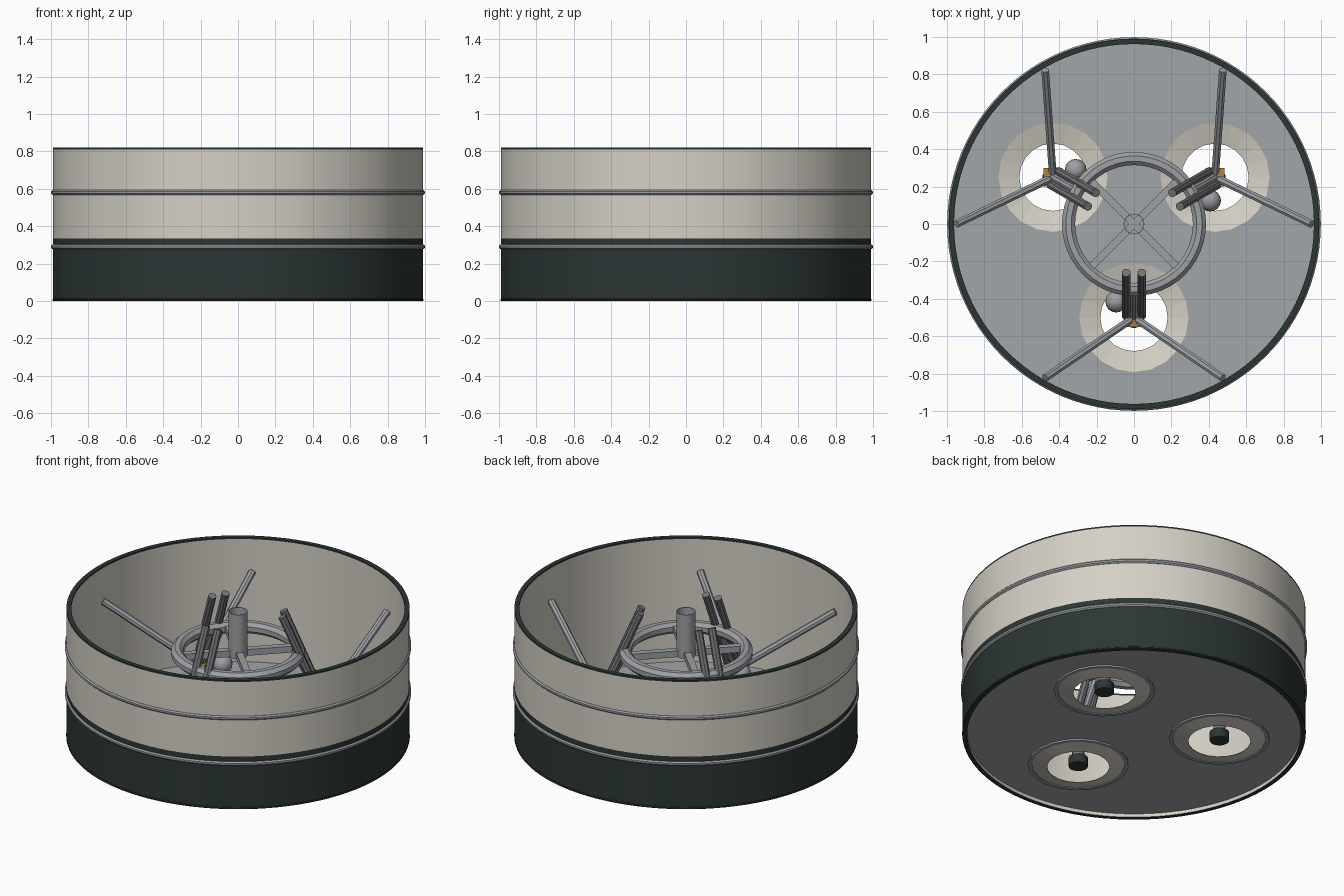
import bpy, bmesh, math
from mathutils import Vector, Matrix

if "Cube" in bpy.data.objects:
    bpy.data.objects.remove(bpy.data.objects["Cube"])

def mat(name, rgb):
    m = bpy.data.materials.new(name)
    m.diffuse_color = (*rgb, 1)
    m.use_nodes = True
    m.node_tree.nodes["Principled BSDF"].inputs["Base Color"].default_value = m.diffuse_color
    return m

CREAM = mat("cream", (0.66, 0.63, 0.56))
DARK = mat("dark_green", (0.024, 0.037, 0.034))
PLATE = mat("plate_grey", (0.36, 0.38, 0.40))
STEEL = mat("steel", (0.34, 0.35, 0.37))
IRON = mat("dark_steel", (0.17, 0.175, 0.18))
GOLD = mat("gold", (0.45, 0.23, 0.035))

def finish(bm, name, mats, smooth=True):
    bmesh.ops.recalc_face_normals(bm, faces=bm.faces)
    me = bpy.data.meshes.new(name)
    bm.to_mesh(me)
    bm.free()
    for m in mats:
        me.materials.append(m)
    ob = bpy.data.objects.new(name, me)
    bpy.context.collection.objects.link(ob)
    if smooth:
        bpy.ops.object.select_all(action='DESELECT')
        ob.select_set(True)
        bpy.context.view_layer.objects.active = ob
        bpy.ops.object.shade_smooth_by_angle(angle=math.radians(35))
    return ob

def lathe(name, profile, mats, seg=96, closed=True, center=(0, 0), idx=None, smooth=True):
    """Spin (radius, z) points; idx gives a material for each profile edge."""
    bm = bmesh.new()
    rings = []
    for r, z in profile:
        rings.append([bm.verts.new((center[0] + r * math.cos(2 * math.pi * i / seg),
                                    center[1] + r * math.sin(2 * math.pi * i / seg), z))
                      for i in range(seg)])
    n = len(profile)
    for j in range(n if closed else n - 1):
        a, b = rings[j], rings[(j + 1) % n]
        for i in range(seg):
            k = (i + 1) % seg
            f = bm.faces.new((a[i], a[k], b[k], b[i]))
            f.material_index = idx[j] if idx else 0
    return finish(bm, name, mats, smooth)

def hoop(name, R, r, z, m, sides=8, seg=96):
    off = math.pi / sides
    pts = [(R + r * math.cos(off + 2 * math.pi * i / sides),
            z + r * math.sin(off + 2 * math.pi * i / sides)) for i in range(sides)]
    return lathe(name, pts, [m], seg)

def bar(name, a, b, radius, m, sides=8):
    a, b = Vector(a), Vector(b)
    d = b - a
    bm = bmesh.new()
    M = (Matrix.Translation((a + b) / 2) @ d.to_track_quat('Z', 'Y').to_matrix().to_4x4()
         @ Matrix.Rotation(math.pi / sides, 4, 'Z'))
    bmesh.ops.create_cone(bm, cap_ends=True, segments=sides, radius1=radius,
                          radius2=radius, depth=d.length, matrix=M)
    return finish(bm, name, [m], sides > 8)

# outer shell: dark skirt, cream upper wall, dark top rim, cream lining
lathe("stage_shell",
      [(0.962, 0.0), (0.99, 0.0), (0.99, 0.335), (0.99, 0.81), (0.99, 0.82),
       (0.962, 0.82), (0.962, 0.81)],
      [CREAM, DARK], idx=[1, 1, 0, 1, 1, 1, 0])
hoop("base_lip", 0.984, 0.008, 0.008, DARK)
hoop("lower_hoop", 0.986, 0.014, 0.29, STEEL)
hoop("upper_hoop", 0.986, 0.014, 0.58, STEEL)

# floor plate with three round openings
ENGINES = [math.radians(d) for d in (-90, 30, 150)]
cu = bpy.data.curves.new("floor_plate", 'CURVE')
cu.dimensions = '2D'
cu.fill_mode = 'BOTH'
cu.extrude = 0.004
discs = [(0, 0, 0.964, 96)] + [(0.5 * math.cos(t), 0.5 * math.sin(t), 0.28, 20) for t in ENGINES]
for cx, cy, r, n in discs:
    sp = cu.splines.new('POLY')
    sp.points.add(n - 1)
    sp.use_cyclic_u = True
    for i, p in enumerate(sp.points):
        t = 2 * math.pi * i / n
        p.co = (cx + r * math.cos(t), cy + r * math.sin(t), 0, 1)
floor = bpy.data.objects.new("floor_plate", cu)
bpy.context.collection.objects.link(floor)
floor.location.z = 0.026
bpy.ops.object.select_all(action='DESELECT')
floor.select_set(True)
bpy.context.view_layer.objects.active = floor
bpy.ops.object.convert(target='MESH')
floor.data.materials.clear()
floor.data.materials.append(PLATE)

# thrust ring, cross beams and open centre tube
hoop("thrust_ring", 0.35, 0.038, 0.54, STEEL, seg=48)
for n, d in enumerate((45, 135)):
    x, y = 0.33 * math.cos(math.radians(d)), 0.33 * math.sin(math.radians(d))
    bar(f"cross_beam_{n}", (-x, -y, 0.54), (x, y, 0.54), 0.028, STEEL, 4)
lathe("centre_tube", [(0.055, 0.52), (0.055, 0.80), (0.052, 0.80), (0.052, 0.52)], [STEEL], seg=24)

# three engine units
for n, t in enumerate(ENGINES):
    rad = Vector((math.cos(t), math.sin(t), 0))
    tan = Vector((-math.sin(t), math.cos(t), 0))

    def at(r, s, z):
        return rad * r + tan * s + Vector((0, 0, z))

    c = at(0.5, 0, 0)
    # funnel around the opening and its flange
    lathe(f"nozzle_funnel_{n}", [(0.292, 0.036), (0.18, 0.004), (0.18, 0.0), (0.275, 0.018)],
          [CREAM], seg=20, center=(c.x, c.y), smooth=False)
    lathe(f"nozzle_flange_{n}", [(0.29, 0.03), (0.29, 0.012), (0.268, 0.012), (0.268, 0.022)],
          [STEEL], seg=20, center=(c.x, c.y), smooth=False)
    # engine core and mounting block
    bar(f"engine_core_{n}", at(0.5, 0, 0.005), at(0.5, 0, 0.06), 0.056, DARK, 16)
    bar(f"engine_neck_{n}", at(0.5, 0, 0.06), at(0.5, 0, 0.2), 0.035, IRON, 12)
    bm = bmesh.new()
    bmesh.ops.create_cube(bm, size=0.1, matrix=Matrix.Translation(at(0.5, 0, 0.22))
                          @ Matrix.Rotation(0 if n == 0 else math.pi / 2, 4, 'Z'))
    finish(bm, f"mount_block_{n}", [GOLD], False)
    # twin leaning thrust rods and a link to the ring
    for s in (-0.042, 0.042):
        bar(f"thrust_rod_{n}", at(0.49, s, 0.25), at(0.26, s, 0.795), 0.024, IRON)
    bar(f"ring_link_{n}", at(0.5, 0, 0.25), at(0.34, 0, 0.53), 0.022, STEEL)
    # side tank
    bm = bmesh.new()
    bmesh.ops.create_uvsphere(bm, u_segments=16, v_segments=10, radius=0.058,
                              matrix=Matrix.Translation(at(0.415, -0.095, 0.27)))
    finish(bm, f"side_tank_{n}", [STEEL])
    # braces to the wall
    for d in (-30, 30):
        a = t + math.radians(d)
        bar(f"wall_brace_{n}", at(0.5, 0, 0.24),
            (0.95 * math.cos(a), 0.95 * math.sin(a), 0.61), 0.022, STEEL)
